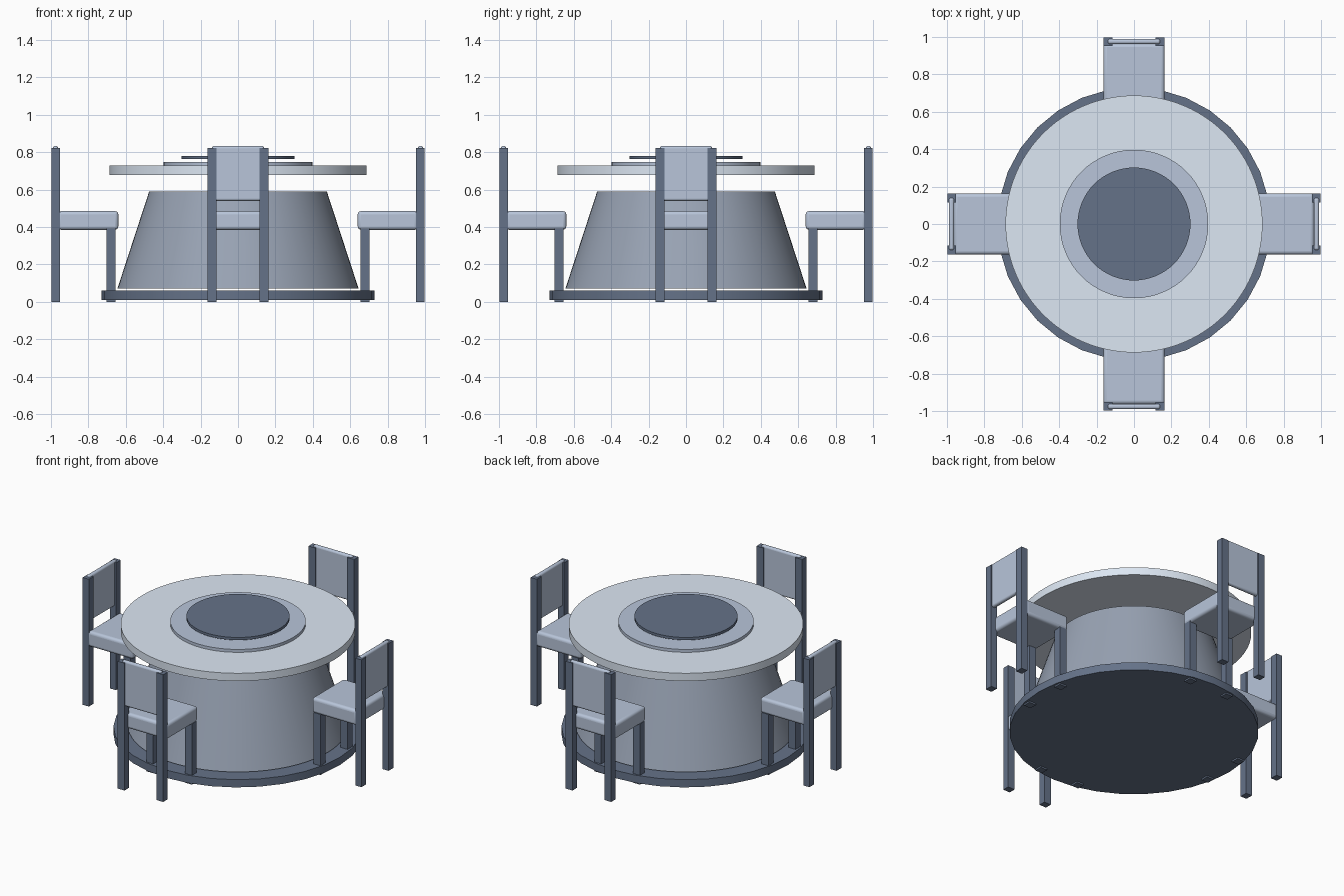
import bpy
from math import radians, pi
from mathutils import Matrix

if "Cube" in bpy.data.objects:
    bpy.data.objects.remove(bpy.data.objects["Cube"])


def material(name, colour):
    mat = bpy.data.materials.new(name)
    mat.diffuse_color = (*colour, 1)
    mat.use_nodes = True
    mat.node_tree.nodes["Principled BSDF"].inputs["Base Color"].default_value = mat.diffuse_color
    return mat


DARK = material("dark_slate", (0.13, 0.17, 0.25))
PEDESTAL = material("mid_slate", (0.32, 0.37, 0.46))
SEAT = material("light_slate", (0.48, 0.56, 0.70))
TOP = material("pale_slate", (0.72, 0.80, 0.90))


def smooth(obj):
    bpy.ops.object.select_all(action='DESELECT')
    obj.select_set(True)
    bpy.context.view_layer.objects.active = obj
    bpy.ops.object.shade_smooth_by_angle(angle=radians(35))


def disc(name, mat, r_low, r_high, z0, z1, sides=64):
    bpy.ops.mesh.primitive_cone_add(vertices=sides, radius1=r_low, radius2=r_high,
                                    depth=z1 - z0, location=(0, 0, (z0 + z1) / 2))
    obj = bpy.context.object
    obj.name = name
    obj.data.materials.append(mat)
    smooth(obj)


def box(name, mat, x, y, z, turn, bevel=0.0):
    """Box from (min, max) ranges, turned about the table axis."""
    bpy.ops.mesh.primitive_cube_add(size=1)
    obj = bpy.context.object
    obj.name = name
    obj.data.materials.append(mat)
    size = [b - a for a, b in (x, y, z)]
    mid = [(a + b) / 2 for a, b in (x, y, z)]
    obj.data.transform(Matrix.Rotation(turn, 4, 'Z') @ Matrix.Translation(mid)
                       @ Matrix.Diagonal((*size, 1)))
    if bevel:
        mod = obj.modifiers.new("rounding", 'BEVEL')
        mod.width = bevel
        mod.segments = 4
        smooth(obj)


# Table: floor plate, tapered pedestal, top, raised ring, turntable
disc("floor_plate", DARK, 0.73, 0.73, 0.01, 0.06, 32)
disc("pedestal", PEDESTAL, 0.645, 0.475, 0.07, 0.59)
disc("table_top", TOP, 0.687, 0.687, 0.678, 0.728, 96)
disc("centre_ring", SEAT, 0.397, 0.397, 0.727, 0.747)
disc("turntable", DARK, 0.302, 0.302, 0.763, 0.78)

# Four chairs facing the table
for i in range(4):
    turn = i * pi / 2
    box(f"seat_{i}", SEAT, (0.64, 0.963), (-0.163, 0.163), (0.385, 0.485), turn, 0.018)
    box(f"backrest_{i}", SEAT, (0.962, 0.99), (-0.14, 0.14), (0.54, 0.833), turn, 0.012)
    for side, y in (("left", (-0.163, -0.114)), ("right", (0.114, 0.163))):
        box(f"back_leg_{side}_{i}", DARK, (0.953, 0.997), y, (0, 0.823), turn)
        box(f"front_leg_{side}_{i}", DARK, (0.655, 0.704), y, (0, 0.392), turn)
